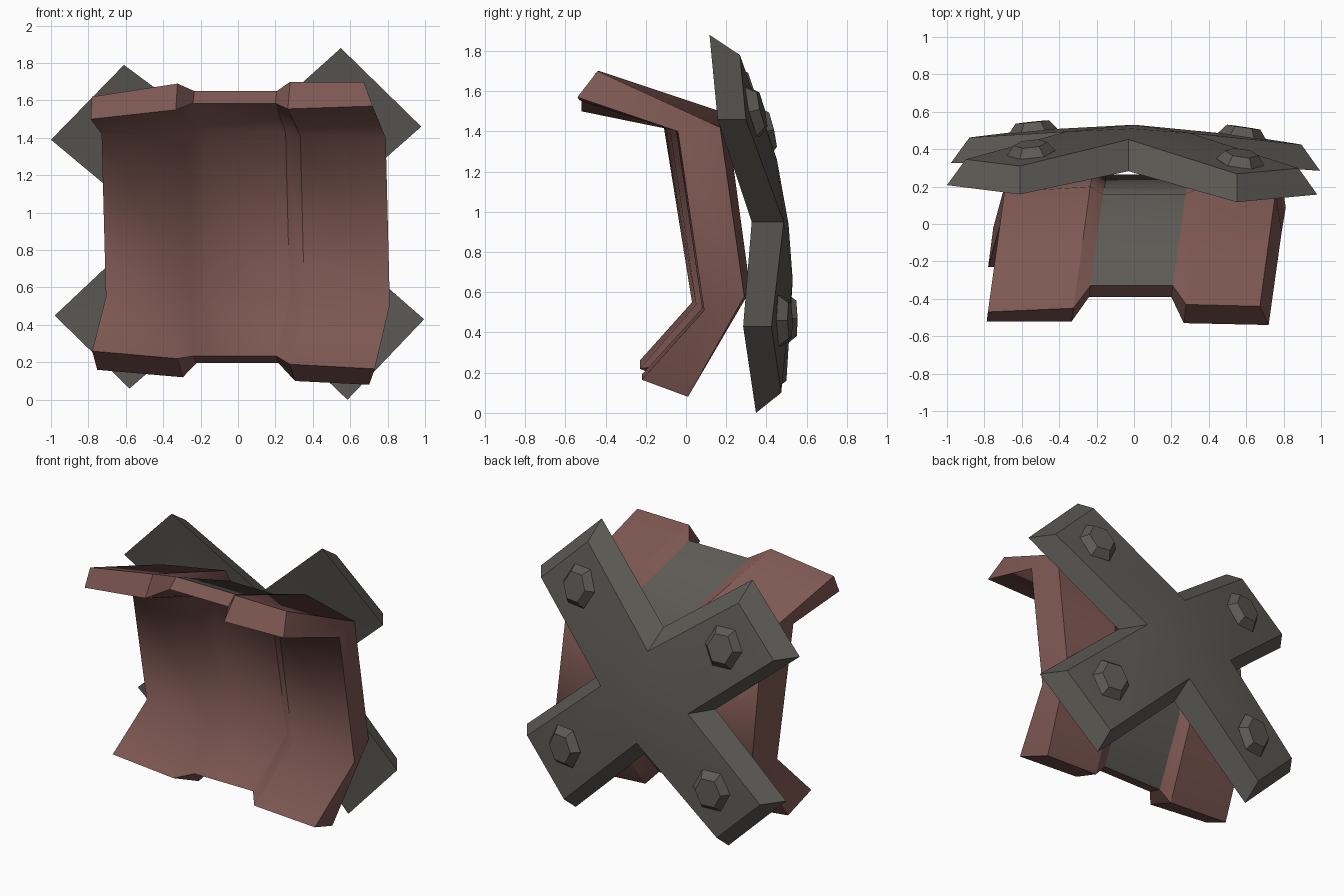
import bpy, bmesh, math
from mathutils import Vector, Matrix

if "Cube" in bpy.data.objects:
    bpy.data.objects.remove(bpy.data.objects["Cube"])


def material(name, rgb):
    m = bpy.data.materials.new(name)
    m.diffuse_color = (*rgb, 1)
    m.use_nodes = True
    m.node_tree.nodes["Principled BSDF"].inputs["Base Color"].default_value = m.diffuse_color
    return m


red = material("dull red", (0.208, 0.097, 0.085))
grey = material("dark grey", (0.110, 0.104, 0.092))


def finish(bm, name, mats):
    bmesh.ops.recalc_face_normals(bm, faces=bm.faces)
    me = bpy.data.meshes.new(name)
    bm.to_mesh(me)
    bm.free()
    for m in mats:
        me.materials.append(m)
    ob = bpy.data.objects.new(name, me)
    bpy.context.collection.objects.link(ob)
    return ob


# Folded panel: (y, z) profiles from top lip to bottom lip, front then back
outer_l = ([(-.52, 1.50), (-.11, 1.42), (.03, .55), (-.23, .26)],
           [(-.47, 1.62), (.17, 1.42), (.26, .60), (-.02, .16)])
inner_l = ([(-.52, 1.55), (-.08, 1.41), (.05, .54), (-.23, .22)],
           [(-.45, 1.69), (.20, 1.49), (.31, .61), (.00, .12)])
middle = ([(-.39, 1.585), (-.005, 1.43), (.13, .54), (-.13, .235)],
          [(-.33, 1.65), (.16, 1.45), (.265, .58), (-.02, .195)])
inner_r = ([(-.53, 1.555), (-.05, 1.41), (.08, .52), (-.22, .19)],
           [(-.43, 1.70), (.20, 1.49), (.32, .61), (.00, .10)])
outer_r = ([(-.54, 1.57), (-.04, 1.40), (.09, .51), (-.22, .165)],
           [(-.44, 1.70), (.17, 1.42), (.29, .58), (.01, .08)])
columns = [(-.72, -.72, outer_l), (-.265, -.265, inner_l), (-.19, -.19, middle),
           (.25, .25, middle), (.335, .335, inner_r), (.79, .73, outer_r)]
lean = (0, .005, .01, -.03)


def build_panel():
    bm = bmesh.new()
    tag = bm.faces.layers.int.new("group")
    grid = [[[bm.verts.new((c[s] + 0.13 * y + k, y, z))
              for (y, z), k in zip(c[2][s], lean)] for s in (0, 1)] for c in columns]

    def face(verts, group, mat=0):
        f = bm.faces.new(verts)
        f[tag] = group
        f.material_index = mat
        f.smooth = True

    for i in range(5):
        a, b = grid[i], grid[i + 1]
        for j in range(3):
            # front sheet, then back sheet with the grey channel floor
            face((a[0][j], b[0][j], b[0][j + 1], a[0][j + 1]), 0 if i < 3 else i)
            face((a[1][j], b[1][j], b[1][j + 1], a[1][j + 1]), 10 + i, int(i == 2))
        for j in (0, 3):
            face((a[0][j], b[0][j], b[1][j], a[1][j]), 20 + i + j * 5)
    for k in (0, 5):
        g = grid[k]
        for j in range(3):
            face((g[0][j], g[0][j + 1], g[1][j + 1], g[1][j]), 50 + k)
    # folds stay soft, borders between groups stay crisp
    for e in bm.edges:
        if len({f[tag] for f in e.link_faces}) > 1:
            e.smooth = False
    finish(bm, "folded_panel", [red, grey])


build_panel()

# Bowed cross plate with sloping rims
CZ = 0.94
outline = [(-.03, 1.36), (.55, 1.88), (.98, 1.46), (.40, .95), (.995, .43), (.585, .0),
           (0, .56), (-.58, .06), (-.98, .45), (-.46, .94), (-1.0, 1.39), (-.61, 1.79)]


def bow(x, z):
    dz = z - CZ
    return 0.515 - 0.125 * dz - 0.02 * x - 0.13 * math.hypot(x, dz) ** 1.5


def front_bow(x, z):
    return bow(x, z) - 0.16 + 0.035 * math.hypot(x, z - CZ)


def inset(x, z, d=0.1):
    if abs(x) > abs(z - CZ):
        return x - math.copysign(d, x), z
    return x, z - math.copysign(d, z - CZ)


def build_cross():
    bm = bmesh.new()
    back = [bm.verts.new((x, bow(x, z), z)) for x, z in (inset(*p) for p in outline)]
    front = [bm.verts.new((x, front_bow(x, z), z)) for x, z in outline]
    for ring, y in ((back, 0.51), (front, 0.37)):
        hub = bm.verts.new((-.01, y, CZ))
        for i in range(0, 12, 3):
            a, b, c, d = ring[i], ring[i + 1], ring[i + 2], ring[(i + 3) % 12]
            bm.faces.new((a, b, c, d))
            bm.faces.new((a, d, hub))
    for i in range(12):
        k = (i + 1) % 12
        bm.faces.new((front[i], front[k], back[k], back[i]))
    ob = finish(bm, "cross_plate", [grey])
    bpy.context.view_layer.objects.active = ob
    ob.select_set(True)
    bpy.ops.object.shade_smooth_by_angle(angle=math.radians(30))
    ob.select_set(False)


build_cross()

# Hexagonal bolt heads, one per arm, following the bow of the plate
for n, (x, z) in enumerate([(.57, 1.50), (-.55, 1.40), (.58, .46), (-.54, .47)]):
    e = 0.05
    normal = Vector((-(bow(x + e, z) - bow(x - e, z)) / (2 * e), 1,
                     -(bow(x, z + e) - bow(x, z - e)) / (2 * e))).normalized()
    bm = bmesh.new()
    bmesh.ops.create_cone(bm, cap_ends=True, segments=6, radius1=.13, radius2=.09, depth=.05,
                          matrix=Matrix.Rotation(math.radians(30), 4, 'Z'))
    bmesh.ops.scale(bm, vec=(1, 1.12, 1), verts=bm.verts)
    bolt = finish(bm, f"bolt_{n + 1}", [grey])
    bolt.rotation_euler = normal.to_track_quat('Z', 'Y').to_euler()
    bolt.location = Vector((x, bow(x, z), z)) + normal * 0.015
